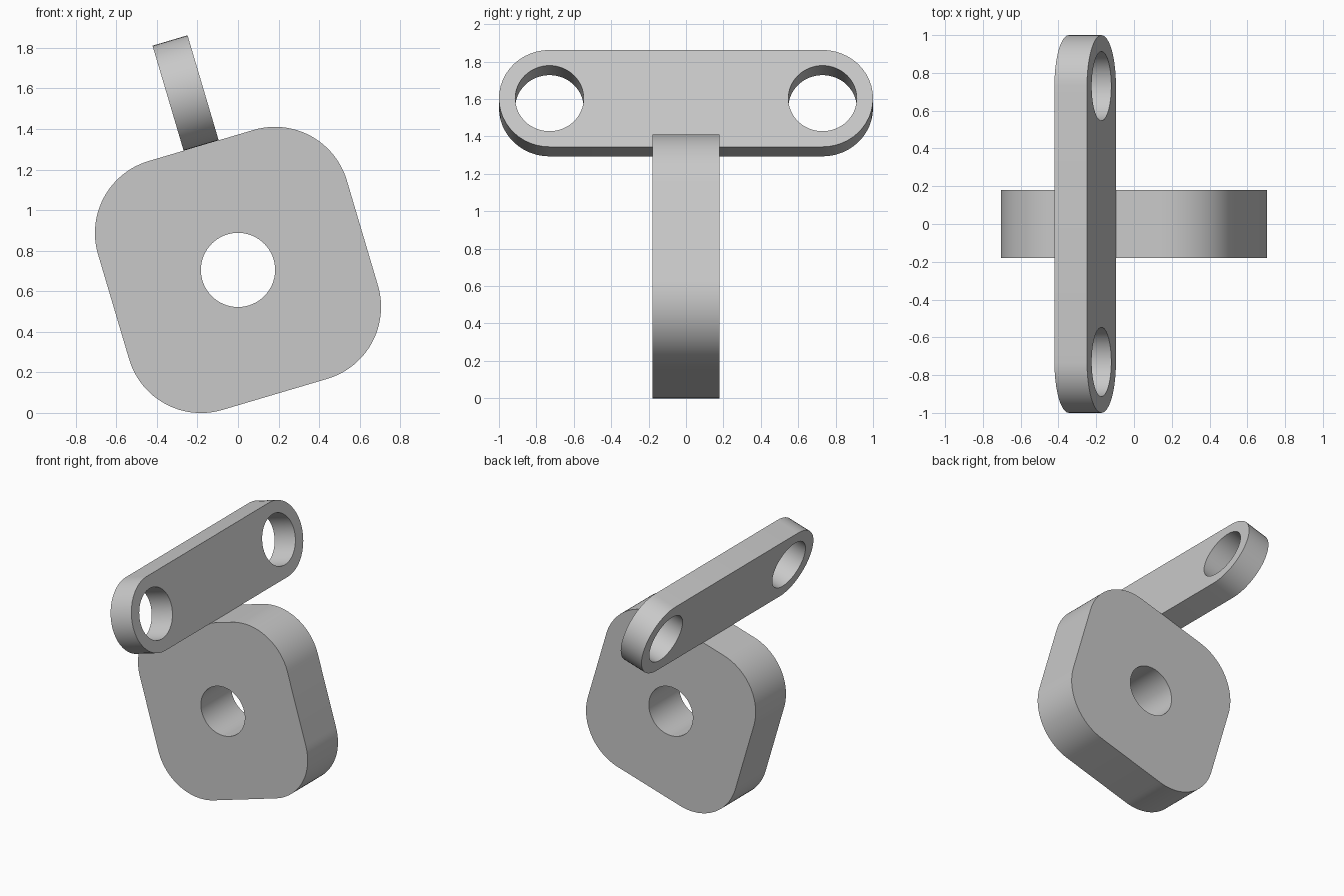
import bpy, bmesh
from math import pi, sin, cos, radians
from mathutils import Matrix, Vector

cube = bpy.data.objects.get("Cube")
if cube:
    bpy.data.objects.remove(cube, do_unlink=True)

grey = bpy.data.materials.new("light grey")
grey.use_nodes = True
colour = (0.58, 0.58, 0.58, 1)
grey.diffuse_color = colour
grey.node_tree.nodes["Principled BSDF"].inputs["Base Color"].default_value = colour

BLOCK_HALF = 0.64
BLOCK_ROUND = 0.37
BAR_ROUND = 0.27
HOLE = 0.183
TILT = Matrix.Translation((0, 0, 0.705)) @ Matrix.Rotation(radians(-16.5), 4, "Y")


def circle(x, radius, steps=64):
    return [(x + radius * cos(2 * pi * i / steps), radius * sin(2 * pi * i / steps))
            for i in range(steps)]


def rounded_outline(corners, radius, sweep, steps=24):
    """Arc round each corner centre, in anticlockwise order."""
    points = []
    for k, (x, z) in enumerate(corners):
        start = k * sweep - (pi / 2 if sweep > 2 else 0)
        for i in range(steps + 1):
            a = start + sweep * i / steps
            points.append((x + radius * cos(a), z + radius * sin(a)))
    return points


def plate(name, loops, thickness, matrix):
    """Fill an outline with holes, then extrude it along y."""
    bm = bmesh.new()
    edges = []
    for loop in loops:
        verts = [bm.verts.new((x, -thickness / 2, z)) for x, z in loop]
        edges += [bm.edges.new((v, verts[i - 1])) for i, v in enumerate(verts)]
    bmesh.ops.triangle_fill(bm, edges=edges, use_beauty=True, normal=(0, -1, 0))
    back = bmesh.ops.extrude_face_region(bm, geom=bm.faces[:], use_keep_orig=True)
    moved = [g for g in back["geom"] if isinstance(g, bmesh.types.BMVert)]
    bmesh.ops.translate(bm, verts=moved, vec=Vector((0, thickness, 0)))
    bmesh.ops.recalc_face_normals(bm, faces=bm.faces[:])
    bm.transform(matrix)
    mesh = bpy.data.meshes.new(name)
    bm.to_mesh(mesh)
    bm.free()
    mesh.materials.append(grey)
    obj = bpy.data.objects.new(name, mesh)
    bpy.context.collection.objects.link(obj)
    bpy.ops.object.select_all(action="DESELECT")
    obj.select_set(True)
    bpy.context.view_layer.objects.active = obj
    bpy.ops.object.shade_smooth_by_angle(angle=radians(30))
    return obj


# Rounded square block with a central bore
c = BLOCK_HALF - BLOCK_ROUND
block = rounded_outline([(c, c), (-c, c), (-c, -c), (c, -c)], BLOCK_ROUND, pi / 2)
plate("rounded_block", [block, circle(0, HOLE)], 0.36, TILT)

# Crossbar with round ends and a hole at each end, resting on the block
reach = 1 - BAR_ROUND
bar = rounded_outline([(reach, 0), (-reach, 0)], BAR_ROUND, pi)
on_top = Matrix.Translation((0, 0, BLOCK_HALF + BAR_ROUND)) @ Matrix.Rotation(pi / 2, 4, "Z")
plate("crossbar", [bar, circle(reach, HOLE), circle(-reach, HOLE)], 0.18, TILT @ on_top)
